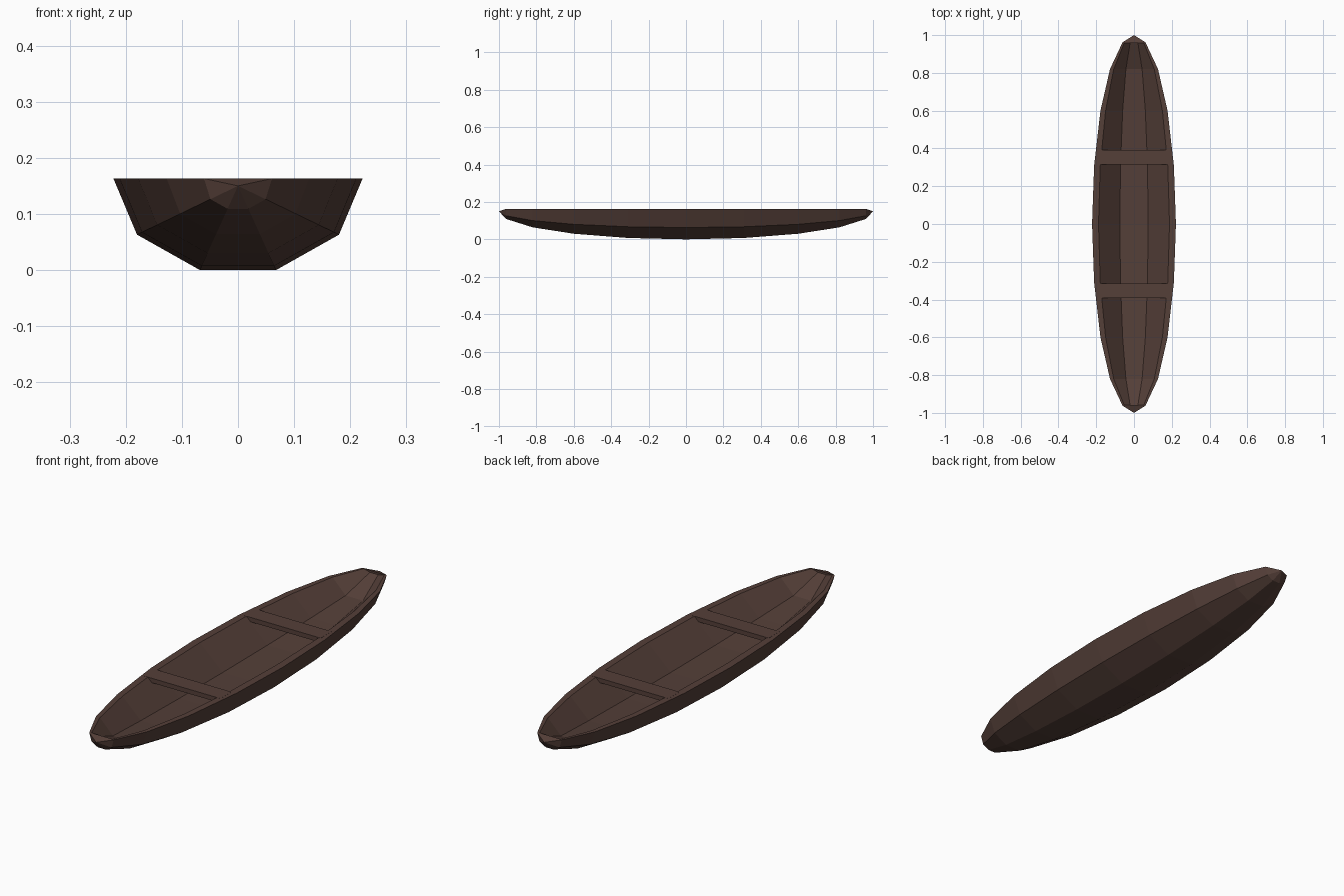
import bpy, bmesh, math

if "Cube" in bpy.data.objects:
    bpy.data.objects.remove(bpy.data.objects["Cube"])

wood = bpy.data.materials.new("dark_wood")
wood.diffuse_color = (0.09, 0.05, 0.04, 1)
wood.use_nodes = True
wood.node_tree.nodes["Principled BSDF"].inputs["Base Color"].default_value = wood.diffuse_color

RIM, AXIS = 0.163, 0.15           # gunwale height, height of the pointed tips
HALF = [0, 0.31, 0.6, 0.82, 0.962]
STATIONS = [-y for y in HALF[:0:-1]] + HALF

# Half sections at midship: gunwale, (chine), floor edge
OUTER = [(0.222, RIM), (0.18, 0.063), (0.068, 0.0)]
INNER = [(0.188, RIM), (0.075, 0.06)]


def finish(bm, name):
    bmesh.ops.recalc_face_normals(bm, faces=bm.faces)
    me = bpy.data.meshes.new(name)
    bm.to_mesh(me)
    bm.free()
    me.materials.append(wood)
    ob = bpy.data.objects.new(name, me)
    bpy.context.collection.objects.link(ob)
    return ob


def ring(bm, section, y):
    """Section shrunk elliptically towards the tip, gunwale kept level."""
    s = math.sqrt(1 - y * y)
    full = section + [(-x, z) for x, z in reversed(section)]
    return [bm.verts.new((x * s, y, RIM if z == RIM else AXIS - (AXIS - z) * s))
            for x, z in full]


# Hull: outer skin, inner skin, rim and pointed ends
bm = bmesh.new()
out = [ring(bm, OUTER, y) for y in STATIONS]
inn = [ring(bm, INNER, y) for y in STATIONS]
for r in (inn[0], inn[-1]):       # the floor ramps up to the rim at both ends
    for v in r:
        v.co.y *= 0.997
    for v in r[1:3]:
        v.co.z = RIM - 0.008
for k in range(len(STATIONS) - 1):
    for skin in (out, inn):
        for i in range(len(skin[0]) - 1):
            bm.faces.new((skin[k][i], skin[k][i + 1], skin[k + 1][i + 1], skin[k + 1][i]))
    for i in (0, -1):
        bm.faces.new((out[k][i], out[k + 1][i], inn[k + 1][i], inn[k][i]))
for k, y in ((0, -1), (-1, 1)):
    o, n = out[k], inn[k]
    tip = bm.verts.new((0, y, AXIS))
    for i in range(6):
        bm.faces.new((o[i], o[(i + 1) % 6], tip))
    bm.faces.new(n)
    bm.faces.new((o[0], o[-1], n[-1], n[0]))
finish(bm, "hull")

# Two flat cross seats let into the rim
for name, y in (("front_seat", -0.353), ("rear_seat", 0.353)):
    bm = bmesh.new()
    bmesh.ops.create_cube(bm, size=1)
    for v in bm.verts:
        v.co = (v.co.x * 0.376, v.co.y * 0.078 + y, v.co.z * 0.02 + RIM - 0.0095)
    finish(bm, name)
